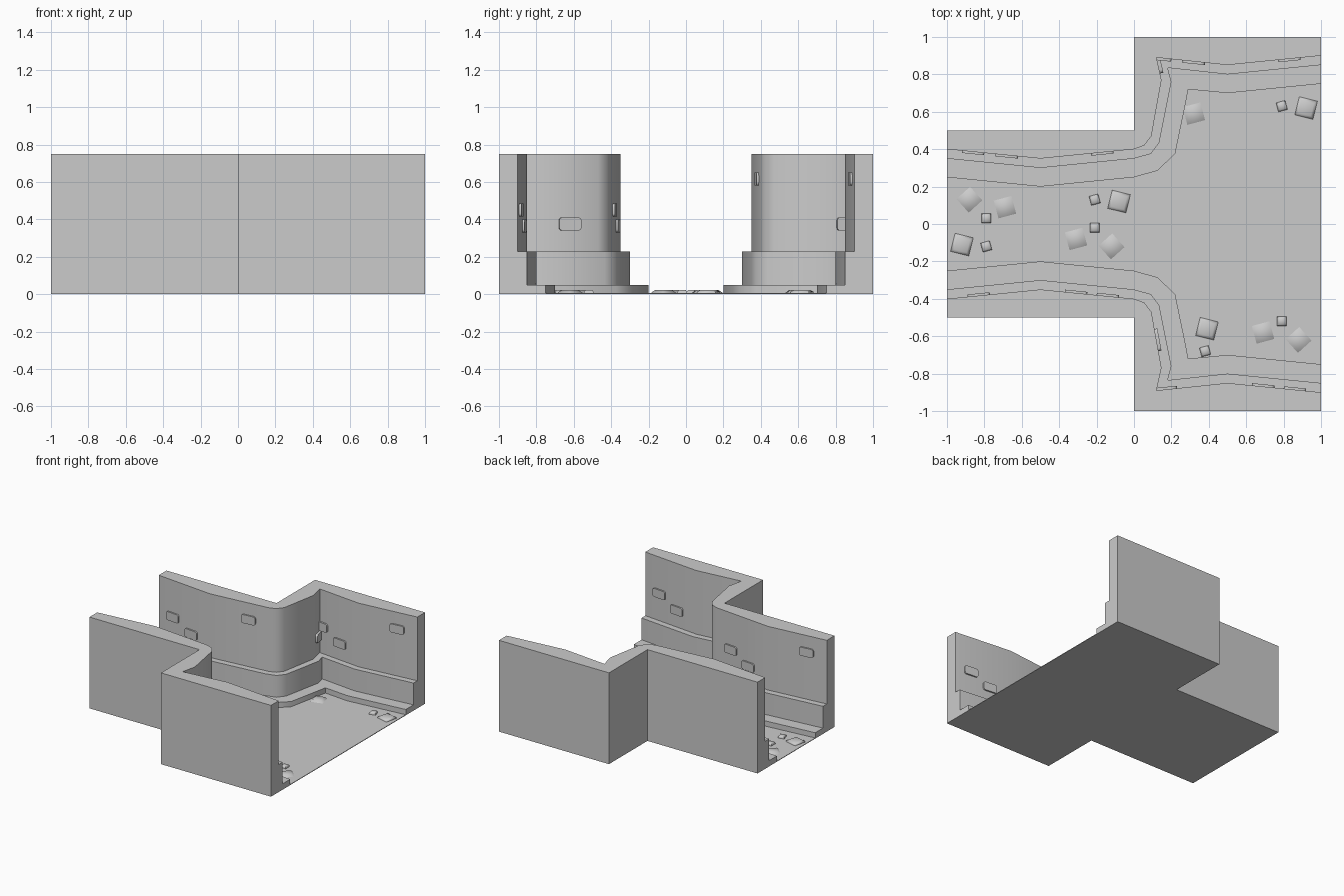
import bpy, bmesh
from math import radians, atan
from mathutils import Matrix

if "Cube" in bpy.data.objects:
    bpy.data.objects.remove(bpy.data.objects["Cube"])

FLOOR = 0.005


def finish(name, bm, angle=None):
    bmesh.ops.recalc_face_normals(bm, faces=bm.faces)
    me = bpy.data.meshes.new(name)
    bm.to_mesh(me)
    bm.free()
    ob = bpy.data.objects.new(name, me)
    bpy.context.collection.objects.link(ob)
    if angle:
        bpy.ops.object.select_all(action='DESELECT')
        ob.select_set(True)
        bpy.context.view_layer.objects.active = ob
        bpy.ops.object.shade_smooth_by_angle(angle=radians(angle))
    return ob


# Floor slab: narrow passage opening into a wide room
bm = bmesh.new()
outline = [(-1, -.5), (0, -.5), (0, -1), (1, -1), (1, 1), (0, 1), (0, .5), (-1, .5)]
base = bm.faces.new([bm.verts.new((x, y, 0)) for x, y in outline])
ext = bmesh.ops.extrude_face_region(bm, geom=[base], use_keep_orig=True)
bmesh.ops.translate(bm, vec=(0, 0, FLOOR),
                    verts=[v for v in ext['geom'] if isinstance(v, bmesh.types.BMVert)])
finish("floor", bm)

# Stepped side wall: plan lines of each tier joined into one shell, mirrored in y
step_1 = [(-1, .25), (-.5, .2), (0, .25), (.125, .285), (.22, .375),
          (.277, .65), (.29, .72), (.5, .7), (1, .75)]
step_2 = [(-1, .35), (-.5, .3), (0, .35), (.09, .375), (.135, .435),
          (.2, .76), (.18, .835), (.5, .8), (1, .85)]
face = [(-1, .4), (-.5, .35), (0, .4), (.055, .42), (.093, .47),
        (.147, .77), (.12, .89), (.5, .85), (1, .9)]
outer = [(-1, .5), (-.5, .5), (0, .5), (0, .5), (0, .5),
         (0, .77), (0, 1), (.5, 1), (1, 1)]
rows = [(step_1, FLOOR), (step_1, .048), (step_2, .048), (step_2, .227),
        (face, .227), (face, .75), (outer, .75), (outer, FLOOR)]
bm = bmesh.new()
grid = [[bm.verts.new((x, y, z)) for x, y in line] for line, z in rows]
for a, b in zip(grid, grid[1:]):
    for i in range(len(a) - 1):
        bm.faces.new((a[i], a[i + 1], b[i + 1], b[i]))
for end in (0, -1):
    bm.faces.new([row[end] for row in grid])
bmesh.ops.remove_doubles(bm, verts=bm.verts, dist=1e-5)
wall = finish("stepped_wall", bm, 40)
mirror = wall.modifiers.new("mirror", 'MIRROR')
mirror.use_axis = (False, True, False)


# Bricks standing slightly proud of the wall face
def brick(x, y, z, turn):
    bm = bmesh.new()
    bmesh.ops.create_cube(bm, size=1, matrix=Matrix.Diagonal((.12, .024, .07, 1)))
    corners = [e for e in bm.edges if abs(e.verts[0].co.y - e.verts[1].co.y) > .01]
    bmesh.ops.bevel(bm, geom=corners, offset=.016, segments=3, profile=.5, affect='EDGES')
    ob = finish("wall_brick", bm, 35)
    ob.location = (x, y, z)
    ob.rotation_euler.z = turn


for dx, dy in ((0, 0), (1, .5)):
    for side, spots in ((1, ((-.86, .45), (-.68, .365), (-.17, .615))),
                        (-1, ((-.83, .615), (-.31, .365), (-.14, .45)))):
        for x, z in spots:
            slope = .1 if x > -.5 else -.1
            y = .35 + dy + slope * (x + .5)
            brick(x + dx, side * y, z, side * atan(slope))
brick(.132, .865, .375, radians(103))
brick(.124, -.62, .375, radians(-79.5))


# Floor rubble: low square stones with sloped tops
def rubble(name, x, y, size, turn, rings, angle):
    bm = bmesh.new()
    loops = []
    for scale, z in rings:
        h = size * scale / 2
        loops.append([bm.verts.new((sx * h, sy * h, z))
                      for sx, sy in ((-1, -1), (1, -1), (1, 1), (-1, 1))])
    for a, b in zip(loops, loops[1:]):
        for i in range(4):
            j = (i + 1) % 4
            bm.faces.new((a[i], a[j], b[j], b[i]))
    bm.faces.new(loops[-1])
    ob = finish(name, bm, angle)
    ob.location = (x, y, 0)
    ob.rotation_euler.z = radians(turn)


BLOCK = [(1, 0), (1, .013), (.7, .023)]
WORN = [(1, .004), (.65, .021)]
for x, y in ((-.92, -.11), (-.08, .12), (.92, .62), (.39, -.56)):
    rubble("large_rubble", x, y, .1, -14, BLOCK, 60)
for x, y, turn in ((-.79, .03, 0), (-.79, -.12, 15), (-.21, .13, 15), (-.21, -.02, 0),
                   (.79, .63, 15), (.38, -.68, 15), (.79, -.52, 0)):
    rubble("small_rubble", x, y, .05, turn, BLOCK, 60)
for x, y, turn in ((-.88, .13, 42), (-.69, .09, 15), (-.31, -.08, 15), (-.12, -.12, 42),
                   (.32, .59, 15), (.69, -.58, 15), (.88, -.62, 42)):
    rubble("worn_rubble", x, y, .1, turn, WORN, 60)
